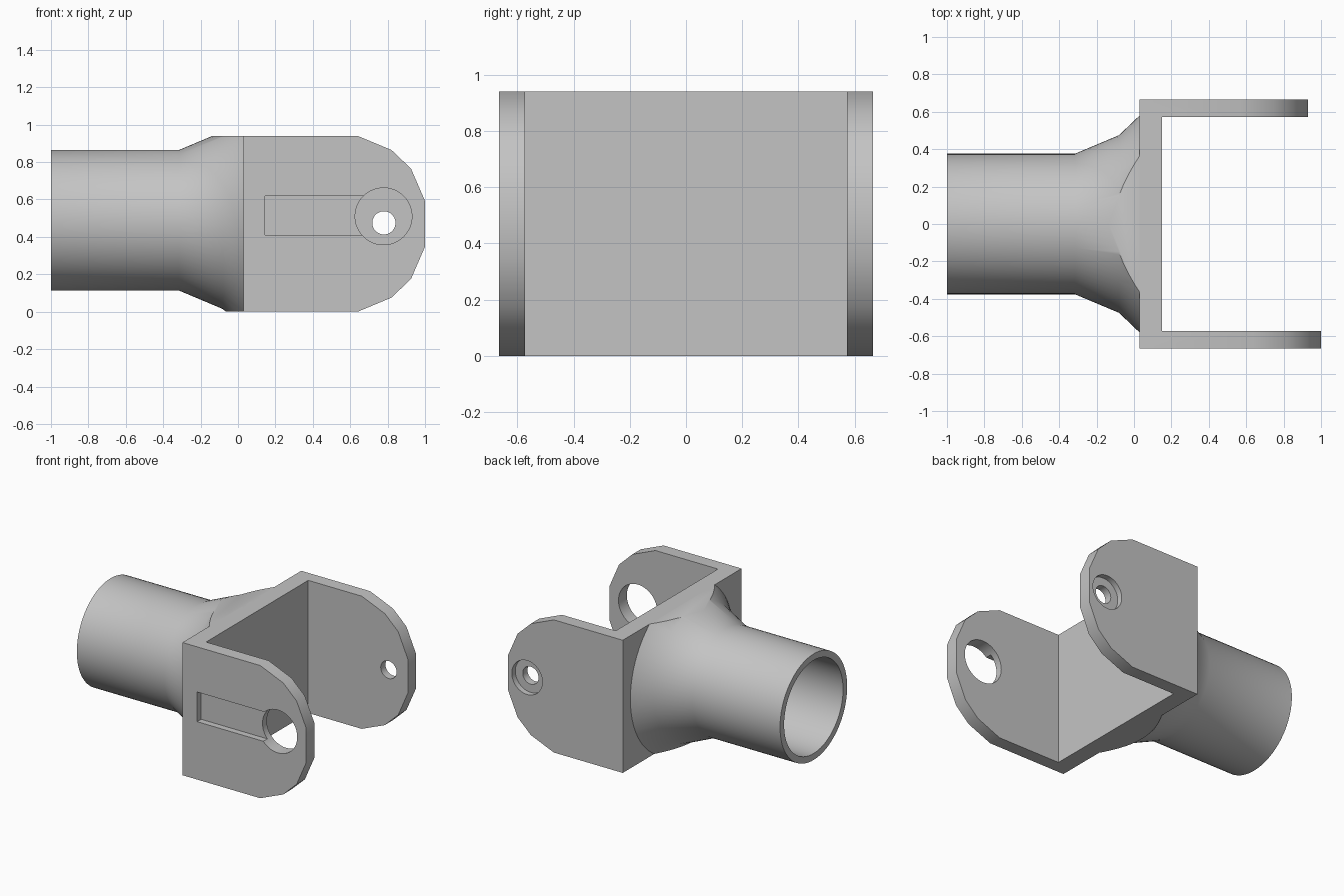
import bpy, bmesh, math
from mathutils import Matrix, Vector

cube = bpy.data.objects.get("Cube")
if cube:
    bpy.data.objects.remove(cube, do_unlink=True)

TOP = 0.94          # bracket height
BACK = 0.03         # rear face of the bracket plate
OUT, IN = 0.665, 0.572   # outer and inner faces of the arms
AXIS = 0.489        # height of the tube axis

steel = bpy.data.materials.new("plain grey")
steel.use_nodes = True
grey = (0.55, 0.55, 0.55, 1)
steel.diffuse_color = grey
steel.node_tree.nodes["Principled BSDF"].inputs["Base Color"].default_value = grey


def make(name, bm):
    bmesh.ops.recalc_face_normals(bm, faces=bm.faces)
    mesh = bpy.data.meshes.new(name)
    bm.to_mesh(mesh)
    bm.free()
    obj = bpy.data.objects.new(name, mesh)
    bpy.context.collection.objects.link(obj)
    mesh.materials.append(steel)
    return obj


def box(name, lo, hi):
    bm = bmesh.new()
    lo, hi = Vector(lo), Vector(hi)
    size = Matrix.Diagonal((*(hi - lo), 1))
    bmesh.ops.create_cube(bm, size=1, matrix=Matrix.Translation((lo + hi) / 2) @ size)
    return make(name, bm)


def pin(name, x, z, radius, y0, y1):
    """Cylinder lying along y."""
    bm = bmesh.new()
    turn = Matrix.Translation((x, (y0 + y1) / 2, z)) @ Matrix.Rotation(math.pi / 2, 4, 'X')
    bmesh.ops.create_cone(bm, cap_ends=True, segments=48, radius1=radius,
                          radius2=radius, depth=abs(y1 - y0), matrix=turn)
    return make(name, bm)


def arm(name, tip, y0, y1):
    """Plate with a faceted round end, extruded along y."""
    half = [(tip - 0.36, TOP), (tip - 0.18, 0.865), (tip - 0.075, 0.765), (tip, 0.592)]
    outline = [(BACK, TOP)] + half
    outline += [(x, TOP - z) for x, z in reversed(outline)]
    bm = bmesh.new()
    face = bm.faces.new([bm.verts.new((x, y0, z)) for x, z in outline])
    ext = bmesh.ops.extrude_face_region(bm, geom=[face])
    verts = [g for g in ext["geom"] if isinstance(g, bmesh.types.BMVert)]
    bmesh.ops.translate(bm, verts=verts, vec=(0, y1 - y0, 0))
    return make(name, bm)


def combine(target, other, operation):
    """Bake a boolean into the target and drop the helper."""
    mod = target.modifiers.new("combine", 'BOOLEAN')
    mod.operation, mod.solver, mod.object = operation, 'EXACT', other
    other.hide_render = True
    graph = bpy.context.evaluated_depsgraph_get()
    graph.update()
    mesh = bpy.data.meshes.new_from_object(target.evaluated_get(graph))
    target.modifiers.clear()
    target.data = mesh
    bpy.data.objects.remove(other, do_unlink=True)


# Fork bracket: cross plate with one long and one short arm
bracket = box("fork_bracket", (BACK, -0.62, 0), (0.15, 0.62, TOP))
combine(bracket, arm("front_arm", 1.0, -OUT, -IN), 'UNION')
combine(bracket, arm("back_arm", 0.93, IN, OUT), 'UNION')

# Front arm: large hole and shallow slot; back arm: counterbored hole
for cutter in (
    pin("large_hole", 0.778, 0.51, 0.152, -0.8, -0.4),
    box("slot", (0.145, -0.8, 0.41), (0.72, -0.62, 0.62)),
    pin("small_hole", 0.78, 0.475, 0.062, 0.4, 0.8),
    pin("counterbore", 0.78, 0.475, 0.12, 0.625, 0.8),
):
    combine(bracket, cutter, 'DIFFERENCE')

# Hollow tube flaring into the plate, trimmed level with its top and bottom
profile = [(0, 0), (0, 0.33), (-1, 0.33), (-1, 0.376), (-0.315, 0.376),
           (-0.08, 0.475), (BACK, 0.58), (0.05, 0.58), (0.05, 0)]
bm = bmesh.new()
pts = [bm.verts.new((x, 0, AXIS + r)) for x, r in profile]
edges = [bm.edges.new(pair) for pair in zip(pts, pts[1:])]
bmesh.ops.spin(bm, geom=pts + edges, cent=(0, 0, AXIS), axis=(1, 0, 0),
               angle=2 * math.pi, steps=72)
bmesh.ops.remove_doubles(bm, verts=bm.verts, dist=0.0005)
bmesh.ops.recalc_face_normals(bm, faces=bm.faces)
for z, direction in ((TOP, 1), (0, -1)):
    cut = bmesh.ops.bisect_plane(bm, geom=bm.verts[:] + bm.edges[:] + bm.faces[:],
                                 plane_co=(0, 0, z), plane_no=(0, 0, direction),
                                 clear_outer=True)
    rim = [g for g in cut["geom_cut"] if isinstance(g, bmesh.types.BMEdge)]
    bmesh.ops.contextual_create(bm, geom=rim)
tube = make("flared_tube", bm)

# Smooth round surfaces, keep crisp edges
bpy.ops.object.select_all(action='DESELECT')
for obj in (bracket, tube):
    obj.select_set(True)
bpy.context.view_layer.objects.active = bracket
bpy.ops.object.shade_smooth_by_angle(angle=math.radians(30))
